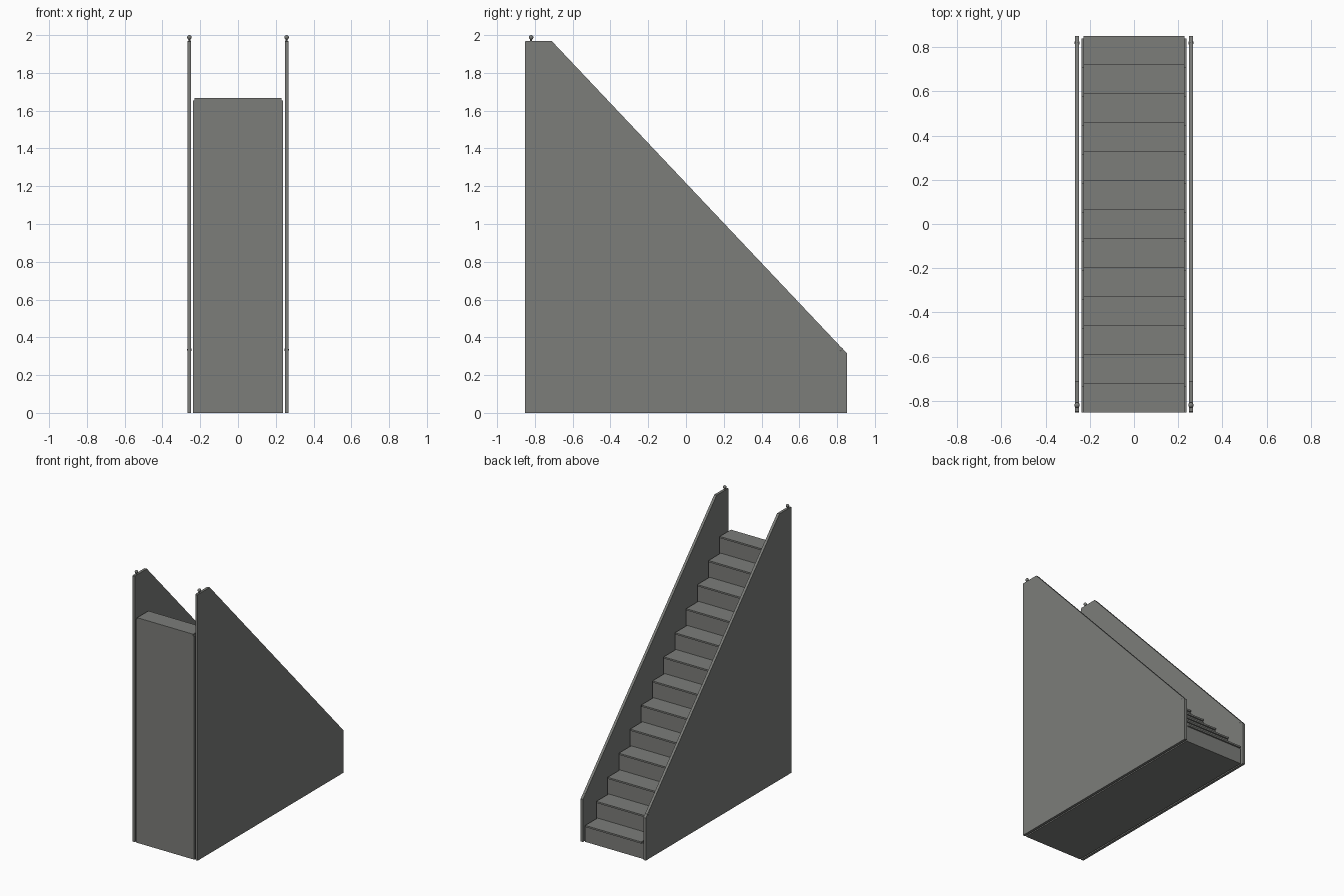
import bpy
import bmesh

cube = bpy.data.objects.get("Cube")
if cube:
    bpy.data.objects.remove(cube, do_unlink=True)

grey = bpy.data.materials.new("stone grey")
grey.use_nodes = True
GREY = (0.2, 0.205, 0.193, 1)
grey.diffuse_color = GREY
grey.node_tree.nodes["Principled BSDF"].inputs["Base Color"].default_value = GREY

STEPS = 13
BACK, FOOT, TOP = -0.853, 0.852, 1.667
RUN = (FOOT - BACK) / STEPS
RISE = TOP / STEPS
SLAB, NOSE = 0.012, 0.012


def extrude_profile(name, points, x0, x1):
    """Extrude a (y, z) outline from x0 to x1."""
    bm = bmesh.new()
    face = bm.faces.new([bm.verts.new((x0, y, z)) for y, z in points])
    ext = bmesh.ops.extrude_face_region(bm, geom=[face])
    verts = [v for v in ext["geom"] if isinstance(v, bmesh.types.BMVert)]
    bmesh.ops.translate(bm, verts=verts, vec=(x1 - x0, 0, 0))
    bmesh.ops.recalc_face_normals(bm, faces=bm.faces)
    mesh = bpy.data.meshes.new(name)
    bm.to_mesh(mesh)
    bm.free()
    mesh.materials.append(grey)
    obj = bpy.data.objects.new(name, mesh)
    bpy.context.collection.objects.link(obj)
    return obj


# Solid stepped core under the treads
outline = [(BACK, 0), (FOOT - NOSE, 0)]
for i in range(STEPS):
    z = (i + 1) * RISE - SLAB
    outline.append((FOOT - NOSE - i * RUN, z))
    outline.append((BACK if i == STEPS - 1 else FOOT - NOSE - (i + 1) * RUN, z))
extrude_profile("stair_core", outline, -0.238, 0.238)

# Tread slabs with a small overhanging nose
for i in range(STEPS):
    front, z = FOOT - i * RUN, (i + 1) * RISE
    back = max(BACK, front - RUN - NOSE)
    extrude_profile(f"tread_{i + 1}",
                    [(back, z - SLAB), (front, z - SLAB), (front, z), (back, z)],
                    -0.229, 0.229)

# Side panels, each with a knob at the top and one sunk in the foot
panel = [(BACK, 0), (FOOT, 0), (FOOT, 0.315), (-0.712, 1.97),
         (BACK + 0.005, 1.97), (BACK, 1.965)]
for side, s in (("left", 1), ("right", -1)):
    extrude_profile(f"{side}_panel", panel, s * 0.248, s * 0.267)
    for place, y, z in (("top", -0.82, 1.988), ("foot", 0.82, 0.335)):
        bpy.ops.mesh.primitive_uv_sphere_add(segments=16, ring_count=10, radius=0.012,
                                             location=(s * 0.2575, y, z))
        knob = bpy.context.object
        knob.name = f"{side}_{place}_knob"
        knob.data.materials.append(grey)
        bpy.ops.object.shade_smooth()
    bpy.ops.mesh.primitive_cylinder_add(vertices=12, radius=0.005, depth=0.02,
                                        location=(s * 0.2575, -0.82, 1.974))
    stem = bpy.context.object
    stem.name = f"{side}_knob_stem"
    stem.data.materials.append(grey)
    bpy.ops.object.shade_smooth_by_angle()
